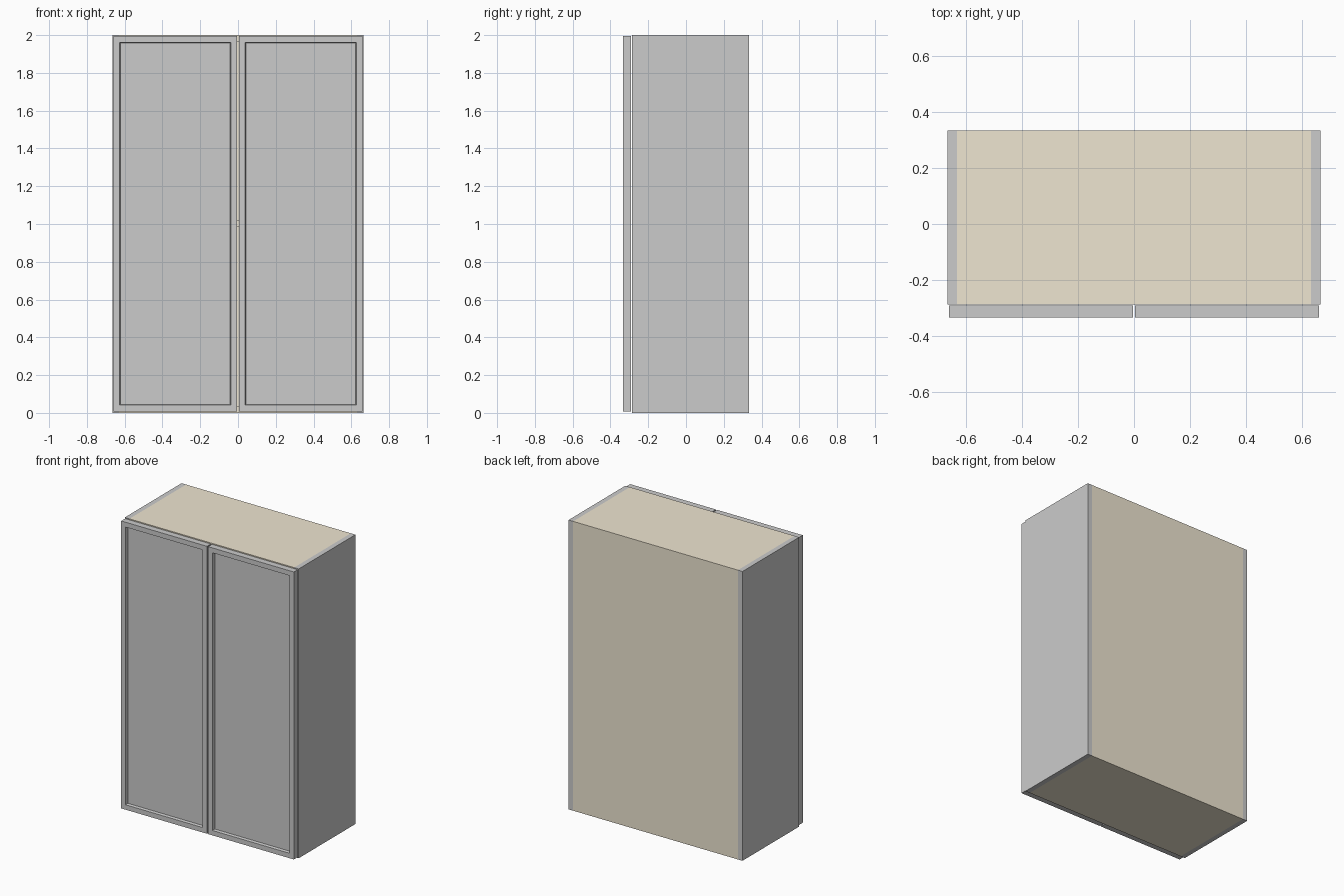
import bpy, bmesh

if "Cube" in bpy.data.objects:
    bpy.data.objects.remove(bpy.data.objects["Cube"])

tan = bpy.data.materials.new("tan_board")
tan.diffuse_color = (0.86, 0.79, 0.64, 1)
tan.use_nodes = True
tan.node_tree.nodes["Principled BSDF"].inputs["Base Color"].default_value = tan.diffuse_color


def board(name, lo, hi, mat=None, recess=False):
    """Box between two corners; recess sinks a framed panel into the front face."""
    bm = bmesh.new()
    bmesh.ops.create_cube(bm, size=1)
    for v in bm.verts:
        v.co = [(a + b) / 2 + c * (b - a) for a, b, c in zip(lo, hi, v.co)]
    if recess:
        bm.normal_update()
        front = min(bm.faces, key=lambda f: f.normal.y)
        bmesh.ops.inset_region(bm, faces=[front], thickness=0.048)
        bmesh.ops.inset_region(bm, faces=[front], thickness=0.005, depth=-0.02)
    me = bpy.data.meshes.new(name)
    bm.to_mesh(me)
    bm.free()
    ob = bpy.data.objects.new(name, me)
    bpy.context.collection.objects.link(ob)
    if mat:
        me.materials.append(mat)
    return ob


W, IN = 0.665, 0.63          # outer and inner half width
F, B = -0.287, 0.333         # carcass front and back
T = 0.035                    # board thickness

# Side panels and framed doors
for side, s in (("left", -1), ("right", 1)):
    x0, x1 = sorted((s * IN, s * W))
    board(side + "_side_panel", (x0, F, 0), (x1, B, 2))
    x0, x1 = sorted((s * 0.004, s * 0.66))
    board(side + "_door", (x0, -0.333, 0.008), (x1, -0.291, 1.995), recess=True)

# Top, bottom, middle shelf and back between the sides
board("bottom_panel", (-IN, F, 0), (IN, B - 0.02, T), tan)
board("top_panel", (-IN, F, 2 - T), (IN, B - 0.02, 2), tan)
board("middle_shelf", (-IN, F + 0.01, 0.983), (IN, B - 0.02, 1.018), tan)
board("back_panel", (-IN, B - 0.02, 0), (IN, B, 2), tan)
